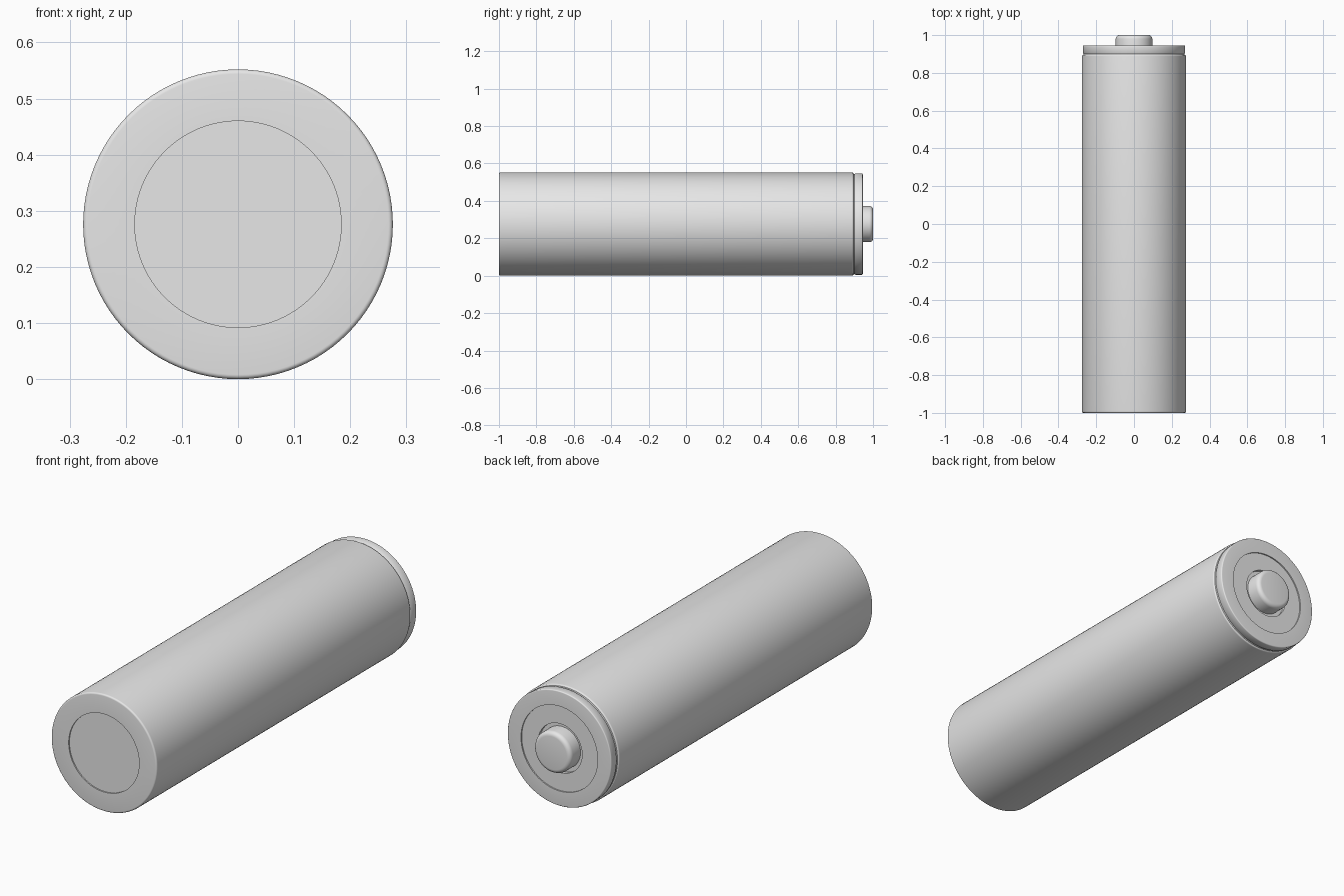
import bpy
import math

if "Cube" in bpy.data.objects:
    bpy.data.objects.remove(bpy.data.objects["Cube"])

RADIUS = 0.276
SIDES = 96

grey = bpy.data.materials.new("plain_grey")
grey.use_nodes = True
grey.diffuse_color = (0.8, 0.8, 0.8, 1)
grey.node_tree.nodes["Principled BSDF"].inputs["Base Color"].default_value = grey.diffuse_color


def lathe(name, profile):
    """Turn (radius, y) points, listed front to back, around the long axis."""
    verts, rings, faces = [], [], []
    for r, y in profile:
        count = SIDES if r > 0 else 1
        rings.append([len(verts) + i for i in range(count)])
        for i in range(count):
            a = math.tau * i / SIDES
            verts.append((r * math.cos(a), y, RADIUS + r * math.sin(a)))
    for a, b in zip(rings, rings[1:]):
        for i in range(SIDES):
            j = (i + 1) % SIDES
            if len(a) == 1:
                faces.append((a[0], b[i], b[j]))
            elif len(b) == 1:
                faces.append((a[i], b[0], a[j]))
            else:
                faces.append((a[i], b[i], b[j], a[j]))
    mesh = bpy.data.meshes.new(name)
    mesh.from_pydata(verts, [], faces)
    mesh.materials.append(grey)
    obj = bpy.data.objects.new(name, mesh)
    bpy.context.collection.objects.link(obj)
    bpy.ops.object.select_all(action="DESELECT")
    obj.select_set(True)
    bpy.context.view_layer.objects.active = obj
    bpy.ops.object.shade_smooth_by_angle(angle=math.radians(35))
    return obj


def rounded(r, y, size, steps=5):
    """Quarter-round corner from the side wall to the back face."""
    turns = [math.pi / 2 * i / steps for i in range(steps + 1)]
    return [(r - size + size * math.cos(t), y - size + size * math.sin(t)) for t in turns]


# Outer sleeve with softened front rim, shallow neck and rolled back rim
front_rim = [(r, -1.995 - y + 0.995) for r, y in reversed(rounded(RADIUS, 0, 0.008))]
lathe("sleeve", [(0.184, -0.994), (0.184, -1.0)] + front_rim
      + rounded(RADIUS, 0.895, 0.007)
      + [(0.267, 0.9)]
      + [(0.271, 0.907)] + rounded(0.271, 0.945, 0.005)
      + [(0.2, 0.945), (0.2, 0.939)])

# Negative end plate, slightly sunk
lathe("front_plate", [(0, -0.994), (0.184, -0.994)])

# Positive end plate with a narrow moat around the terminal
lathe("back_plate", [(0.2, 0.939), (0.115, 0.939), (0.115, 0.925), (0.097, 0.925)])

# Positive terminal
lathe("terminal", [(0.097, 0.925)] + rounded(0.097, 1.0, 0.02) + [(0, 1.0)])
